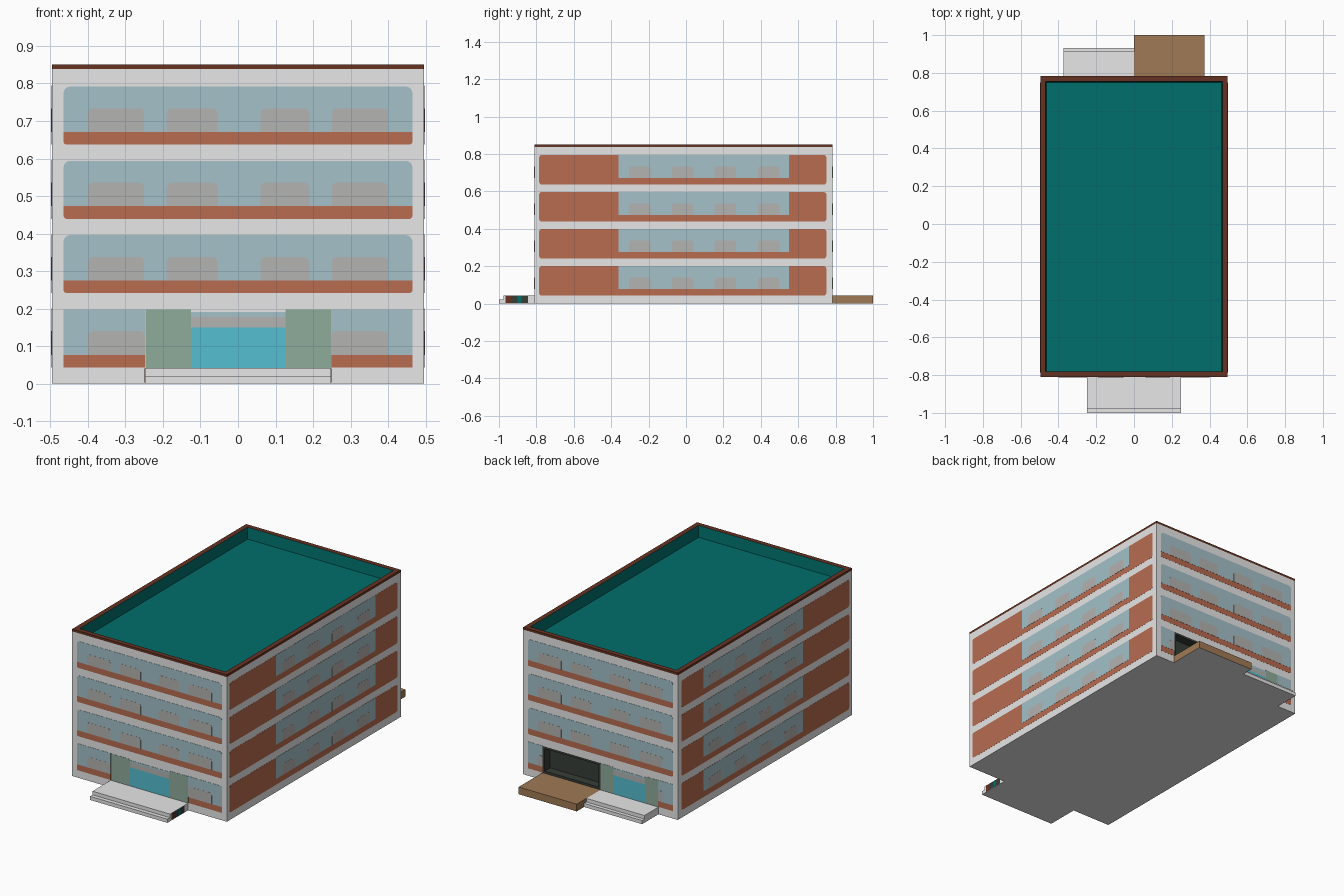
import bpy, bmesh, math
from mathutils import Vector

if "Cube" in bpy.data.objects:
    bpy.data.objects.remove(bpy.data.objects["Cube"])

X, YF, YB = 0.496, -0.81, 0.783      # wall planes: sides, front, back
FLOOR = 0.198                        # storey height
ROOF = 0.785                         # sunken roof height


def material(name, rgb):
    m = bpy.data.materials.new(name)
    lin = [(c / 255 / 12.92) if c < 11 else ((c / 255 + 0.055) / 1.055) ** 2.4 for c in rgb]
    m.diffuse_color = (*lin, 1)
    m.use_nodes = True
    m.node_tree.nodes["Principled BSDF"].inputs["Base Color"].default_value = m.diffuse_color
    return m


WALL = material("light_grey_wall", (230, 231, 230))
BRICK = material("brick_red", (184, 108, 80))
GLASS = material("window_blue", (163, 193, 201))
DESK = material("interior_grey", (180, 179, 177))
GREEN = material("entrance_green", (143, 172, 155))
CYAN = material("door_cyan", (85, 191, 209))
TEAL = material("roof_teal", (0, 111, 108))
RIM = material("rim_brown", (102, 50, 34))
DECK = material("deck_tan", (160, 122, 85))
DARK = material("garage_dark", (55, 61, 55))


def finish(bm, name, mats):
    bmesh.ops.recalc_face_normals(bm, faces=bm.faces)
    mesh = bpy.data.meshes.new(name)
    bm.to_mesh(mesh)
    bm.free()
    for m in mats:
        mesh.materials.append(m)
    ob = bpy.data.objects.new(name, mesh)
    bpy.context.collection.objects.link(ob)
    return ob


def box(name, lo, hi, mat):
    """Block standing in place, with a light grey underside."""
    bm = bmesh.new()
    bmesh.ops.create_cube(bm, size=1)
    for f in bm.faces:
        f.material_index = 1 if f.calc_center_median().z < -0.4 else 0
    for v in bm.verts:
        v.co = Vector([lo[i] if v.co[i] < 0 else hi[i] for i in range(3)])
    return finish(bm, name, [mat, WALL])


# Maps wall coordinates (along, height, outwards) to space
SIDES = {
    "front": lambda u, z, d: (u, YF - d, z),
    "back": lambda u, z, d: (u, YB + d, z),
    "right": lambda u, z, d: (X + d, u, z),
    "left": lambda u, z, d: (-X - d, u, z),
}


def outline(u0, u1, z0, z1, r_low, r_top):
    """Rectangle with optionally rounded lower and upper corners."""
    pts = []
    for sx, sz, start, r in ((0, 0, 180, r_low), (1, 0, 270, r_low),
                             (1, 1, 0, r_top), (0, 1, 90, r_top)):
        cu = u1 - r if sx else u0 + r
        cz = z1 - r if sz else z0 + r
        for i in range(5 if r else 1):
            a = math.radians(start + 22.5 * i)
            pts.append((cu + r * math.cos(a), cz + r * math.sin(a)))
    return pts


def plates(name, place, rects, layer, mat, r_low=0.0, r_top=0.0):
    """One object of very thin plates on a wall."""
    bm = bmesh.new()
    for u0, u1, z0, z1 in rects:
        pts = outline(u0, u1, z0, z1, r_low, r_top)
        a = [bm.verts.new(place(u, z, -0.0003)) for u, z in pts]
        b = [bm.verts.new(place(u, z, layer * 0.0006)) for u, z in pts]
        bm.faces.new(a)
        bm.faces.new(b)
        for i in range(len(pts)):
            j = (i + 1) % len(pts)
            bm.faces.new((a[i], a[j], b[j], b[i]))
    finish(bm, name, [mat])


# Building shell: walls, brown rim and sunken roof as stacked rectangles
bm = bmesh.new()
rings = []
for inset, z in ((0, 0), (0, 0.838), (0, 0.851), (0.028, 0.851), (0.033, ROOF)):
    x, y0, y1 = X - inset, YF + inset, YB - inset
    rings.append([bm.verts.new(p) for p in ((-x, y0, z), (x, y0, z), (x, y1, z), (-x, y1, z))])
bm.faces.new(rings[0])
bm.faces.new(rings[-1]).material_index = 2
back_face = None
for k, idx in enumerate((0, 1, 1, 2)):
    for i in range(4):
        j = (i + 1) % 4
        f = bm.faces.new((rings[k][i], rings[k][j], rings[k + 1][j], rings[k + 1][i]))
        f.material_index = idx
        if k == 0 and i == 2:
            back_face = f
bmesh.ops.recalc_face_normals(bm, faces=bm.faces)

# Garage opening cut into the back wall
back = [back_face]
for co, no in (((0.37, 0, 0), (1, 0, 0)), ((0, 0, 0), (1, 0, 0)),
               ((0, 0, 0.042), (0, 0, 1)), ((0, 0, 0.197), (0, 0, 1))):
    edges = {e for f in back for e in f.edges}
    verts = {v for f in back for v in f.verts}
    bmesh.ops.bisect_plane(bm, geom=back + list(edges) + list(verts),
                           plane_co=co, plane_no=no, dist=1e-5)
    back = [f for f in bm.faces if abs(f.calc_center_median().y - YB) < 1e-4 and f.material_index == 0]
door = [f for f in back if 0 < f.calc_center_median().x < 0.37
        and 0.042 < f.calc_center_median().z < 0.197]
# A flat dark frame, then the recessed door leaf
frame = bmesh.ops.inset_individual(bm, faces=door, thickness=0.018, depth=0.0)["faces"]
reveal = bmesh.ops.inset_individual(bm, faces=door, thickness=0.0, depth=-0.05)["faces"]
for f in door + frame + reveal:
    f.material_index = 3
finish(bm, "building_shell", [WALL, RIM, TEAL, DARK])

# Storey bands on the front and back, with gaps at ground level for entrances
END_DESKS = ((-0.40, -0.25), (-0.19, -0.055), (0.06, 0.19), (0.25, 0.40))
for side, gap in (("front", 0.248), ("back", 0.37)):
    place = SIDES[side]
    spans = [(-0.465, 0.465, k * FLOOR) for k in (1, 2, 3)]
    low = [(-0.465, -gap, 0), (gap, 0.465, 0)]
    for label, group, r in (("upper", spans, 0.018), ("ground", low, 0.0)):
        plates(f"{side}_{label}_brick", place,
               [(a, b, z + 0.043, z + 0.08) for a, b, z in group], 1, BRICK, r * 0.5)
        plates(f"{side}_{label}_windows", place,
               [(a, b, z + 0.077, z + 0.198) for a, b, z in group], 2, GLASS, 0, r)
    desks = [(a, b, k * FLOOR + 0.077, k * FLOOR + 0.14)
             for k in (1, 2, 3) for a, b in END_DESKS]
    desks += [(-0.40, -gap, 0.077, 0.14), (gap, 0.40, 0.077, 0.14)]
    plates(f"{side}_desks", place, desks, 3, DESK, 0, 0.014)

# Storey bands on the two long sides
for side in ("right", "left"):
    place = SIDES[side]
    lv = [k * FLOOR for k in range(4)]
    plates(f"{side}_brick", place, [(-0.785, 0.75, z + 0.043, z + 0.2) for z in lv],
           1, BRICK, 0.012, 0.012)
    plates(f"{side}_windows", place, [(-0.36, 0.55, z + 0.077, z + 0.2) for z in lv], 2, GLASS)
    plates(f"{side}_desks", place,
           [(u, u + 0.114, z + 0.077, z + 0.14) for z in lv
            for u in (-0.305, -0.075, 0.152, 0.385)], 3, DESK, 0, 0.015)

# Entrances: green panels, cyan doors, grey lintel with a glass strip
for side, u0, d0, d1, u1 in (("front", -0.247, -0.125, 0.127, 0.249),
                             ("back", -0.37, -0.285, -0.085, 0.0)):
    place = SIDES[side]
    plates(f"{side}_entrance_panels", place,
           [(u0, d0, 0.042, 0.197), (d1, u1, 0.042, 0.197)], 2, GREEN)
    plates(f"{side}_entrance_door", place, [(d0, d1, 0.042, 0.15)], 2, CYAN)
    plates(f"{side}_entrance_lintel", place, [(d0, d1, 0.15, 0.178)], 2, DESK)
    plates(f"{side}_entrance_toplight", place, [(d0, d1, 0.178, 0.191)], 2, GLASS)

# Steps and loading deck
box("front_lower_step", (-0.248, -1.0, 0), (0.248, YF, 0.021), WALL)
box("front_upper_step", (-0.248, -0.977, 0.021), (0.248, YF, 0.042), WALL)
box("back_lower_step", (-0.372, YB, 0), (0, 0.933, 0.021), WALL)
box("back_upper_step", (-0.372, YB, 0.021), (0, 0.912, 0.042), WALL)
box("loading_deck", (0, YB, 0), (0.372, 1.0, 0.042), DECK)

# Coloured panels on the flanks of the front steps
for s, side in ((1, "right"), (-1, "left")):
    flank = lambda u, z, d, s=s: (s * (0.248 + d), u, z)
    for part, a, b, mat in (("brown", -0.965, -0.935, RIM), ("dark", -0.935, -0.9, DARK),
                            ("teal", -0.9, -0.88, TEAL), ("end", -0.88, -0.845, DARK)):
        plates(f"{side}_step_{part}_panel", flank, [(a, b, 0.003, 0.04)], 1, mat)
